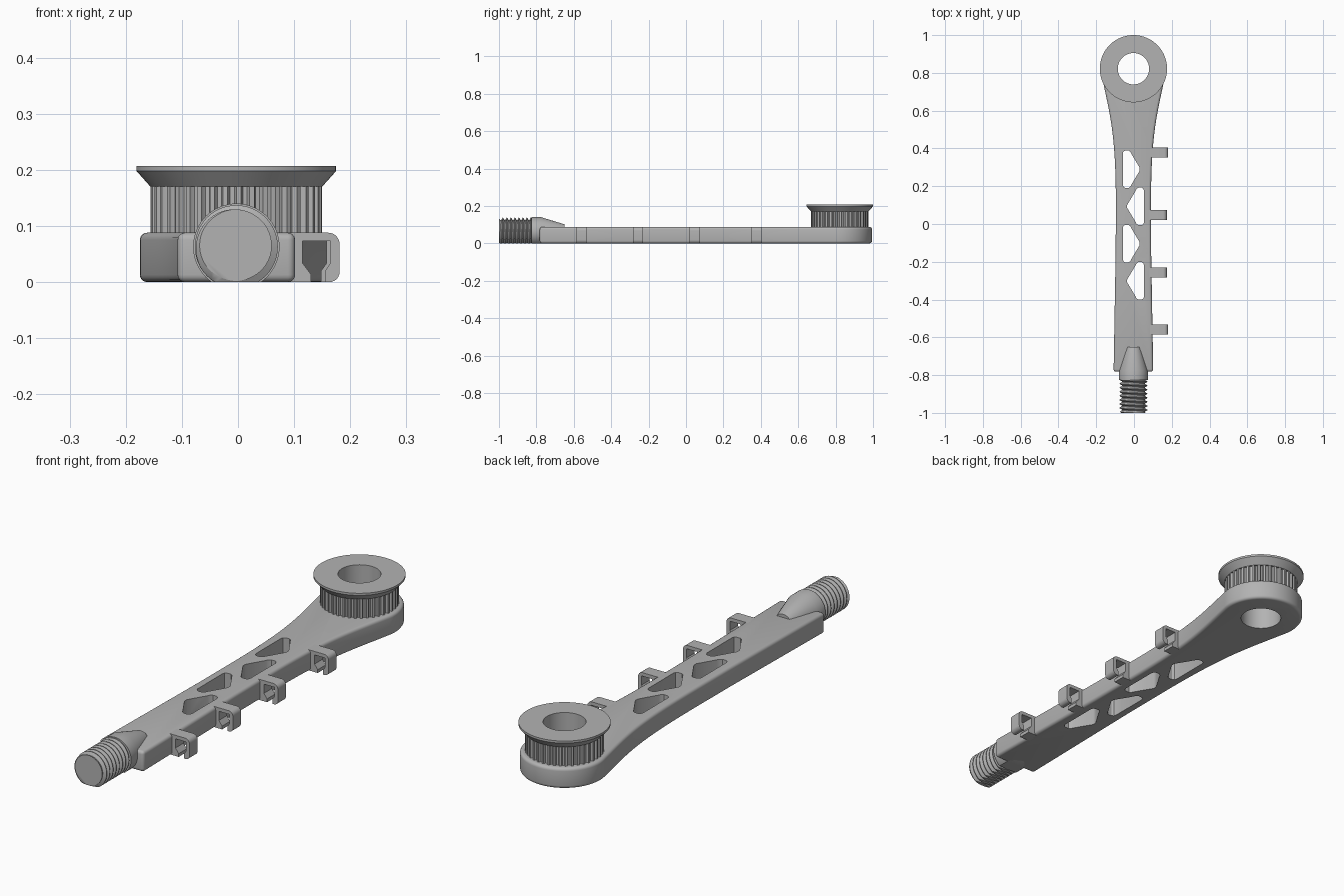
import bpy, bmesh, math
from math import pi, sin, cos
from mathutils import Vector
from mathutils.geometry import interpolate_bezier

if "Cube" in bpy.data.objects:
    bpy.data.objects.remove(bpy.data.objects["Cube"])

CX = -0.003          # centre line of the arm
HUB_Y = 0.822        # centre of the pulley hub
THICK = 0.088        # arm thickness
BORE = 0.083
PEG_Z = 0.063        # axis height of the threaded peg

grey = bpy.data.materials.new("plain_grey")
grey.use_nodes = True
grey.diffuse_color = (0.45, 0.45, 0.45, 1)
grey.node_tree.nodes["Principled BSDF"].inputs["Base Color"].default_value = grey.diffuse_color


def loft(rings, wrap=True, cap=True, loop=False):
    """Skin a list of point rings; cap the ends or join last to first."""
    bm = bmesh.new()
    rows = [[bm.verts.new(p) for p in ring] for ring in rings]
    n = len(rows[0])
    pairs = list(zip(rows, rows[1:])) + ([(rows[-1], rows[0])] if loop else [])
    for a, b in pairs:
        for i in range(n if wrap else n - 1):
            j = (i + 1) % n
            bm.faces.new((a[i], a[j], b[j], b[i]))
    if cap and not loop:
        bm.faces.new(rows[0])
        bm.faces.new(rows[-1])
    return bm


def clip(bm, co, normal):
    """Cut away everything on the normal side and close the hole."""
    bmesh.ops.bisect_plane(bm, geom=bm.verts[:] + bm.edges[:] + bm.faces[:],
                           plane_co=co, plane_no=normal, clear_outer=True)
    bmesh.ops.holes_fill(bm, edges=[e for e in bm.edges if e.is_boundary], sides=0)


def finish(bm, name):
    bmesh.ops.recalc_face_normals(bm, faces=bm.faces[:])
    mesh = bpy.data.meshes.new(name)
    bm.to_mesh(mesh)
    bm.free()
    mesh.materials.append(grey)
    obj = bpy.data.objects.new(name, mesh)
    bpy.context.collection.objects.link(obj)
    return obj


def select(obj):
    bpy.ops.object.select_all(action='DESELECT')
    obj.select_set(True)
    bpy.context.view_layer.objects.active = obj


def smooth(obj):
    select(obj)
    bpy.ops.object.shade_smooth_by_angle(angle=math.radians(32))


def prism(outline, z0, z1):
    return loft([[(x, y, z) for x, y in outline] for z in (z0, z1)])


def hub_circle(r, z, n=96):
    return [(CX + r * cos(2 * pi * i / n), HUB_Y + r * sin(2 * pi * i / n), z) for i in range(n)]


def peg_circle(r, y, n=64):
    return [(CX + r * cos(2 * pi * i / n), y, PEG_Z + r * sin(2 * pi * i / n)) for i in range(n)]


# Arm: tapered bar flaring into the round hub, rounded edges
flare = interpolate_bezier(Vector((0.093, 0.1)), Vector((0.093, 0.48)),
                           Vector((0.123, 0.57)), Vector((0.168, 0.786)), 24)
side = [(0.105, -0.782), (0.094, -0.15)] + [(p.x, p.y) for p in flare]
start = math.radians(-12)
arc = [(0.172 * cos(a), HUB_Y + 0.172 * sin(a))
       for a in (start + (pi - 2 * start) * i / 48 for i in range(1, 48))]
outline = side + arc + [(-x, y) for x, y in reversed(side)]
arm = finish(prism([(CX + x, y) for x, y in outline], 0, THICK), "arm")
bevel = arm.modifiers.new("rounded_edges", 'BEVEL')
bevel.width = 0.013
bevel.segments = 4
bevel.limit_method = 'ANGLE'
bevel.angle_limit = math.radians(40)

# Cutters: hub bore and four alternating triangular windows
cutters = [finish(loft([hub_circle(BORE, -0.1), hub_circle(BORE, 0.3)]), "bore_cutter")]
half = [(0.033, 0.008), (-0.012, 0.083), (-0.016, 0.092), (-0.026, 0.099),
        (-0.044, 0.099), (-0.053, 0.093), (-0.056, 0.083)]
window = half + [(x, -y) for x, y in reversed(half)]
for k in range(4):
    flip = -1 if k % 2 else 1
    pts = [(CX + flip * x, 0.29 - 0.197 * k + y) for x, y in window]
    cutters.append(finish(prism(pts, -0.1, 0.2), "window_cutter"))
for c in cutters:
    c.hide_render = True
    cut = arm.modifiers.new("cut", 'BOOLEAN')
    cut.operation = 'DIFFERENCE'
    cut.solver = 'EXACT'
    cut.object = c
select(arm)
for mod in list(arm.modifiers):
    bpy.ops.object.modifier_apply(modifier=mod.name)
for c in cutters:
    bpy.data.objects.remove(c)
smooth(arm)

# Pulley teeth: ring with rounded grooves
TEETH = 40
tooth = [(0, 0.153), (0.36, 0.153), (0.42, 0.148), (0.52, 0.144), (0.84, 0.144), (0.94, 0.148)]
polar = [(2 * pi * (t + f) / TEETH, r) for t in range(TEETH) for f, r in tooth]


def gear_ring(z, inner=False):
    return [(CX + (BORE if inner else r) * cos(a), HUB_Y + (BORE if inner else r) * sin(a), z)
            for a, r in polar]


smooth(finish(loft([gear_ring(THICK), gear_ring(0.17), gear_ring(0.17, True),
                    gear_ring(THICK, True)], loop=True), "pulley_teeth"))

# Pulley flange: conical lip with a thin rim
lip = [(BORE, 0.17), (0.153, 0.17), (0.178, 0.198), (0.178, 0.207), (BORE, 0.207)]
smooth(finish(loft([hub_circle(r, z) for r, z in lip], loop=True), "pulley_flange"))

# Peg collar: cylinder tapering into the top of the arm, flat underneath
collar = loft([peg_circle(r, y) for r, y in
               [(0.077, -0.825), (0.077, -0.775), (0.039, -0.65)]])
clip(collar, (0, 0, 0), (0, 0, -1))
smooth(finish(collar, "peg_collar"))

# Peg thread: helical ridge with a chamfered tip, flat underneath
PITCH, STEPS, TURNS = 0.0214, 48, 12
ridge = [(0, 0.074), (0.12, 0.074), (0.5, 0.061), (0.66, 0.061), (1, 0.074)]
rows = []
for i in range(STEPS * TURNS + 1):
    a = 2 * pi * i / STEPS
    row = []
    for f, r in ridge:
        y = -1.05 + PITCH * (i / STEPS + f)
        r = min(r, max(0.066, 0.066 + y + 1))
        row.append((CX + r * cos(a), y, PEG_Z + r * sin(a)))
    rows.append(row)
thread = loft(rows, wrap=False, cap=False)
bmesh.ops.remove_doubles(thread, verts=thread.verts[:], dist=0.00005)
clip(thread, (0, -1, 0), (0, -1, 0))
clip(thread, (0, -0.815, 0), (0, 1, 0))
clip(thread, (0, 0, 0), (0, 0, -1))
smooth(finish(thread, "peg_thread"))

# Cable clips: hooks with a funnel slot open at the bottom
def corner(x, z, r, a0):
    return [(x + r * cos(a), z + r * sin(a)) for a in (a0 + pi / 2 * i / 6 for i in range(7))]


hook = ([(0.08, 0), (0.13, 0), (0.13, 0.014), (0.115, 0.034), (0.115, 0.073), (0.165, 0.073),
         (0.165, 0.034), (0.155, 0.02), (0.155, 0)]
        + corner(0.163, 0.018, 0.018, -pi / 2) + corner(0.161, 0.068, 0.02, 0)
        + [(0.08, THICK)])
for y, shift in ((0.378, 0), (0.047, -0.007), (-0.256, -0.007), (-0.558, 0)):
    clip_mesh = loft([[(x + shift, y + d, z) for x, z in hook] for d in (-0.027, 0.027)])
    smooth(finish(clip_mesh, "cable_clip"))
